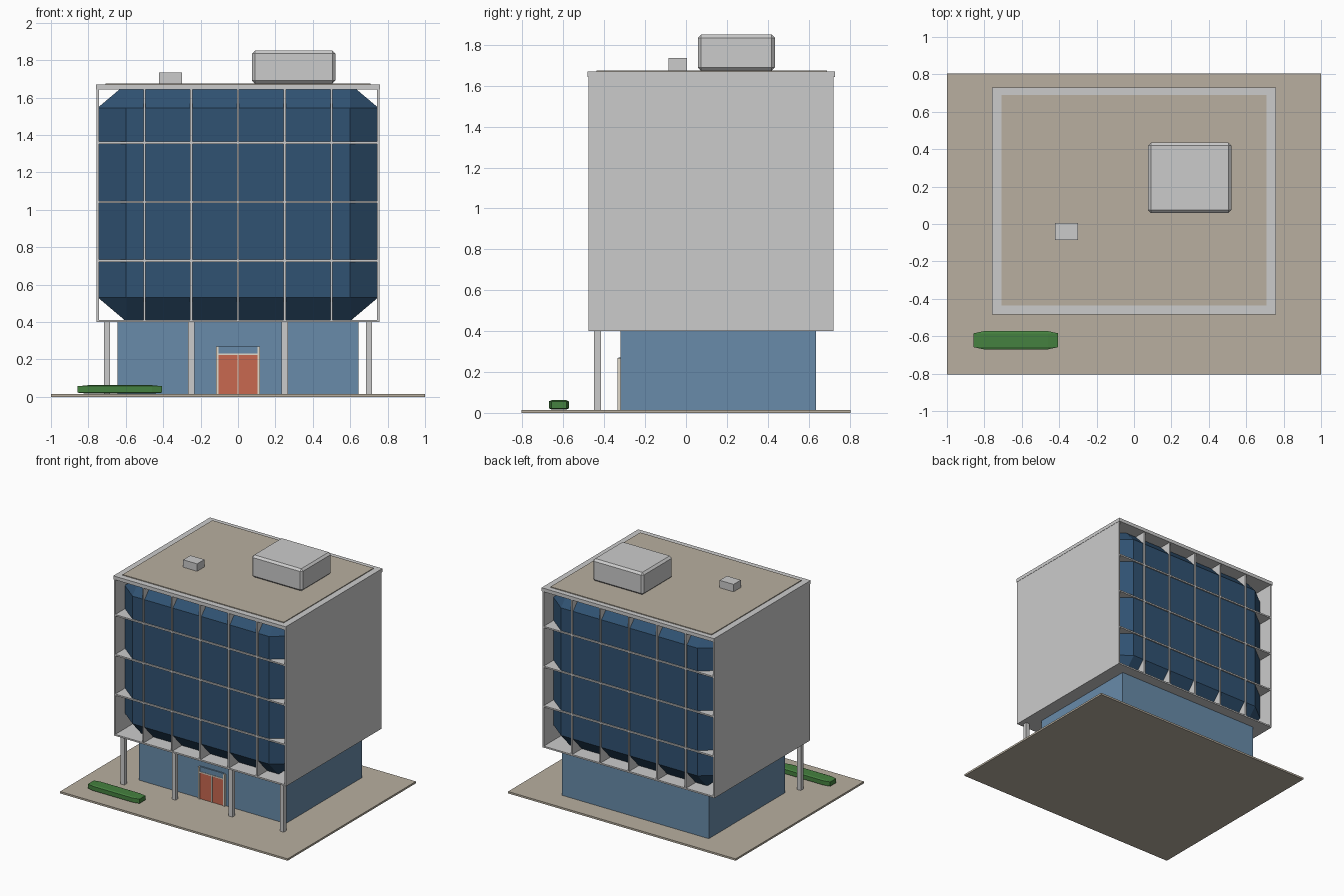
import bpy, bmesh
from mathutils import Vector

if "Cube" in bpy.data.objects:
    bpy.data.objects.remove(bpy.data.objects["Cube"])


def material(name, rgb):
    m = bpy.data.materials.new(name)
    m.diffuse_color = (*rgb, 1)
    m.use_nodes = True
    m.node_tree.nodes["Principled BSDF"].inputs["Base Color"].default_value = m.diffuse_color
    return m


GLASS = material("dark_glass", (0.03, 0.085, 0.17))
LOBBY = material("lobby_glass", (0.14, 0.26, 0.40))
STONE = material("stone", (0.48, 0.43, 0.35))
DOOR = material("door_red", (0.58, 0.14, 0.08))
CREAM = material("cream", (0.75, 0.70, 0.60))
LEAF = material("leaf", (0.06, 0.22, 0.05))


def box(name, x, y, z, mat=None, bevel=0, scaled=False):
    """Box from (min, max) ranges; a scaled bevel is a fraction of each side."""
    lo, hi = Vector((x[0], y[0], z[0])), Vector((x[1], y[1], z[1]))
    size = hi - lo
    bm = bmesh.new()
    bmesh.ops.create_cube(bm, size=1)

    def chamfer():
        bmesh.ops.bevel(bm, geom=bm.edges[:], offset=bevel, segments=1,
                        affect='EDGES')

    if bevel and scaled:
        chamfer()
    bmesh.ops.scale(bm, vec=size, verts=bm.verts)
    if bevel and not scaled:
        chamfer()
    mesh = bpy.data.meshes.new(name)
    bm.to_mesh(mesh)
    bm.free()
    ob = bpy.data.objects.new(name, mesh)
    ob.location = (lo + hi) / 2
    bpy.context.collection.objects.link(ob)
    if mat:
        mesh.materials.append(mat)
    return ob


def around(c, w):
    return (c - w / 2, c + w / 2)


# Site and ground floor
box("plaza", (-1, 1), (-0.805, 0.805), (0, 0.015), STONE)
box("lobby", (-0.645, 0.645), (-0.32, 0.635), (0.015, 0.402), LOBBY)
for i, x in enumerate((-0.7, -0.25, 0.25, 0.7)):
    box(f"column_{i}", around(x, 0.033), (-0.45, -0.417), (0.015, 0.402))

# Chamfered glass volume inside an open-ended concrete frame
box("glass_block", (-0.75, 0.75), (-0.468, 0.712), (0.405, 1.672), GLASS, 0.1, True)
depth = (-0.478, 0.722)
for i in range(7):
    box(f"vertical_fin_{i}", around(-0.75 + 0.25 * i, 0.012), depth, (0.4, 1.65))
for i, z in enumerate((0.406, 0.727, 1.042, 1.358)):
    box(f"floor_slab_{i}", (-0.75, 0.75), depth, around(z, 0.012))

# Roof
box("roof_slab", (-0.758, 0.758), (-0.483, 0.73), (1.642, 1.67))
box("roof_deck", (-0.708, 0.708), (-0.437, 0.69), (1.66, 1.676), STONE)
box("plant_room", (0.075, 0.52), (0.058, 0.435), (1.674, 1.851), None, 0.016)
box("roof_vent", (-0.422, -0.3), (-0.085, 0.006), (1.674, 1.735))

# Entrance
for side, s in (("left", -1), ("right", 1)):
    box(f"door_{side}", sorted((s * 0.003, s * 0.103)), (-0.328, -0.318),
        (0.015, 0.224), DOOR)
    box(f"door_jamb_{side}", around(s * 0.11, 0.014), (-0.335, -0.318),
        (0.015, 0.268), CREAM)
box("door_mullion", around(0, 0.008), (-0.332, -0.318), (0.015, 0.226), CREAM)
box("door_transom", (-0.105, 0.105), (-0.333, -0.318), (0.223, 0.232), CREAM)
box("door_fanlight", (-0.105, 0.105), (-0.33, -0.318), (0.232, 0.272), LOBBY)

# Planting
box("hedge", (-0.858, -0.405), (-0.67, -0.573), (0.017, 0.062), LEAF, 0.12, True)
